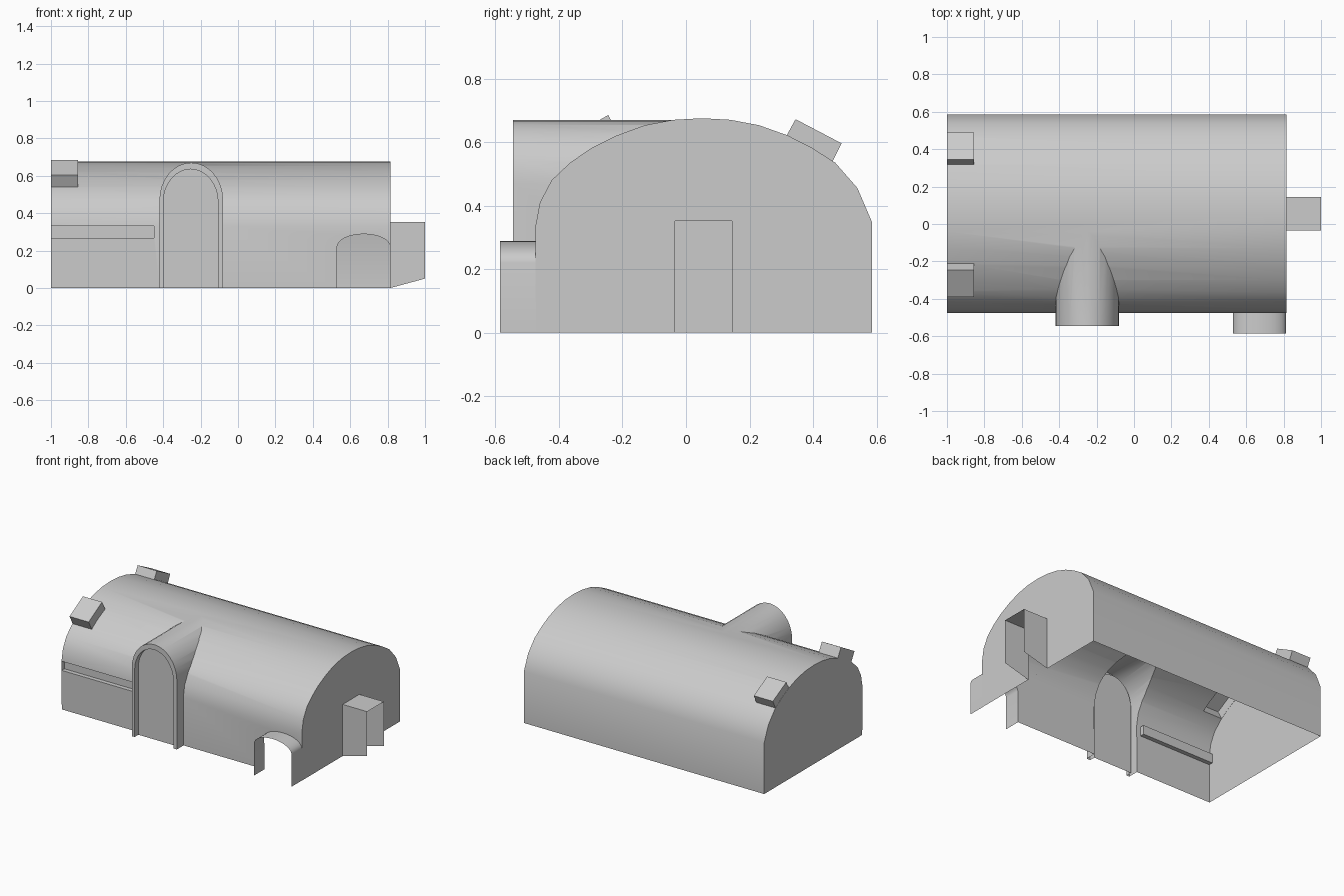
import bpy, bmesh, math
from mathutils import Vector

if "Cube" in bpy.data.objects:
    bpy.data.objects.remove(bpy.data.objects["Cube"])


def prism(name, pts, axis, a, b):
    """Extrude a 2D profile along an axis: 'x' takes (y, z), 'y' takes (x, z)."""
    def place(p, t):
        return (t, p[0], p[1]) if axis == 'x' else (p[0], t, p[1])
    bm = bmesh.new()
    lo = [bm.verts.new(place(p, a)) for p in pts]
    hi = [bm.verts.new(place(p, b)) for p in pts]
    n = len(pts)
    bm.faces.new(lo)
    bm.faces.new(hi[::-1])
    for i in range(n):
        j = (i + 1) % n
        bm.faces.new((lo[i], hi[i], hi[j], lo[j]))
    bmesh.ops.recalc_face_normals(bm, faces=bm.faces[:])
    me = bpy.data.meshes.new(name)
    bm.to_mesh(me)
    bm.free()
    ob = bpy.data.objects.new(name, me)
    bpy.context.collection.objects.link(ob)
    return ob


def arch(cx, half, spring, top, base, n=16):
    """Door-shaped outline: straight legs with an elliptical head."""
    pts = [(cx - half, base)]
    for i in range(n + 1):
        t = math.pi * (1 - i / n)
        pts.append((cx + half * math.cos(t), spring + (top - spring) * math.sin(t)))
    return pts + [(cx + half, base)]


def combine(target, tool, op):
    tool.hide_render = True
    m = target.modifiers.new("join", 'BOOLEAN')
    m.operation, m.object, m.solver = op, tool, 'EXACT'
    bpy.context.view_layer.objects.active = target
    bpy.ops.object.modifier_apply(modifier=m.name)
    bpy.data.objects.remove(tool, do_unlink=True)


# barrel-vaulted hall
vault = [(-0.472, -0.05), (-0.475, 0.33), (-0.46, 0.41), (-0.423, 0.48), (-0.365, 0.535),
         (-0.30, 0.58), (-0.22, 0.62), (-0.13, 0.653), (-0.04, 0.67), (0.05, 0.675),
         (0.14, 0.67), (0.23, 0.653), (0.32, 0.621), (0.395, 0.583), (0.47, 0.535),
         (0.54, 0.455), (0.585, 0.35), (0.585, -0.05)]
shell = prism("hall_shell", vault, 'x', -1, 0.815)

# arched dormer, side entrance, end tunnel and tilted roof vents
tunnel_side = [(0.7, -0.031), (1.0, 0.05), (1.0, 0.352), (0.7, 0.352)]
additions = [
    prism("door_dormer", arch(-0.25, 0.17, 0.47, 0.67, -0.06), 'y', -0.545, 0.04),
    prism("side_entrance", arch(0.672, 0.142, 0.22, 0.288, -0.07), 'y', -0.585, -0.35),
    prism("end_tunnel", tunnel_side, 'y', -0.035, 0.145),
    prism("back_vent", [(0.345, 0.672), (0.49, 0.596), (0.445, 0.505), (0.30, 0.59)],
          'x', -0.999, -0.855),
    prism("front_vent", [(-0.245, 0.685), (-0.39, 0.603), (-0.34, 0.51), (-0.195, 0.595)],
          'x', -0.999, -0.855),
]
for part in additions:
    combine(shell, part, 'UNION')

# recessed door panel and long wall slot
combine(shell, prism("door_recess", arch(-0.253, 0.146, 0.46, 0.635, -0.1), 'y', -0.6, -0.505),
        'DIFFERENCE')
slot = [(-0.999, 0.267), (-0.45, 0.267), (-0.45, 0.33), (-0.999, 0.33)]
combine(shell, prism("slot_cutter", slot, 'y', -0.52, -0.445), 'DIFFERENCE')

# open the floor, the entrance mouth and the tunnel mouth
bm = bmesh.new()
bm.from_mesh(shell.data)
bmesh.ops.bisect_plane(bm, geom=bm.verts[:] + bm.edges[:] + bm.faces[:], dist=1e-5,
                       plane_co=(0, 0, 0), plane_no=(0, 0, 1), clear_inner=True)
bm.normal_update()
mouths = []
for f in bm.faces:
    c, n = f.calc_center_median(), f.normal
    if (c.x > 0.99 and n.x > 0.9) or (c.y < -0.57 and n.y < -0.9) \
            or (c.x > 0.82 and n.z < -0.5):
        mouths.append(f)
bmesh.ops.delete(bm, geom=mouths, context='FACES')
bm.to_mesh(shell.data)
bm.free()

bpy.ops.object.select_all(action='DESELECT')
shell.select_set(True)
bpy.context.view_layer.objects.active = shell
bpy.ops.object.shade_smooth_by_angle(angle=math.radians(30))
